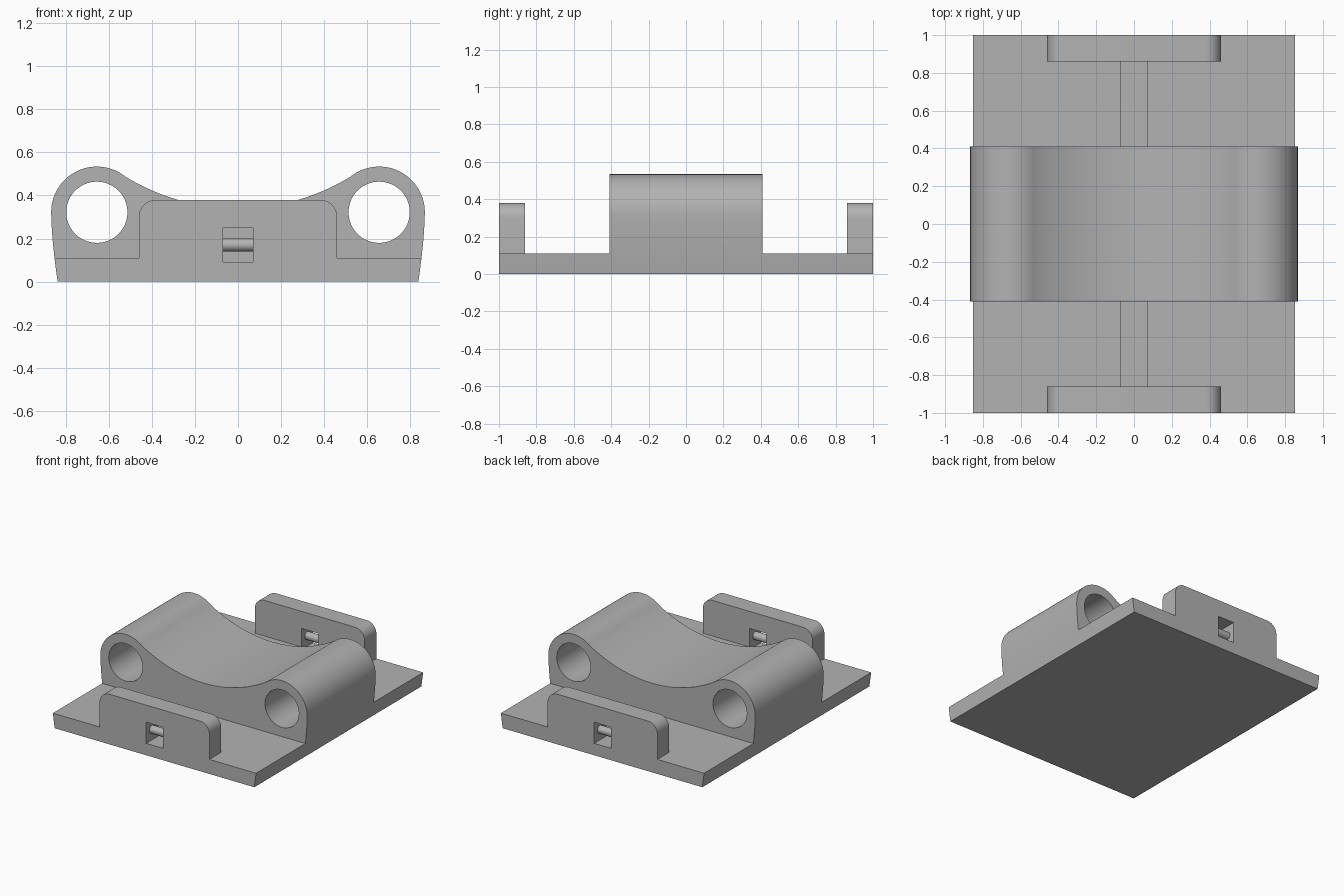
import bpy
import bmesh
from math import sin, cos, pi, radians, sqrt

if "Cube" in bpy.data.objects:
    bpy.data.objects.remove(bpy.data.objects["Cube"], do_unlink=True)

# Single plain grey finish
GREY = (0.45, 0.45, 0.45, 1)
grey = bpy.data.materials.new("plain grey")
grey.use_nodes = True
grey.diffuse_color = GREY
grey.node_tree.nodes["Principled BSDF"].inputs["Base Color"].default_value = GREY

# Shared dimensions
BASE_TOP = 0.11
BLOCK_Y = 0.41
TAB_Y = 0.86
RING_X, RING_Z, RING_R, HOLE_R = 0.655, 0.322, 0.212, 0.142
SLOT_X, SLOT_LOW, SLOT_HIGH = 0.07, 0.09, 0.25


def extrude(name, profile, y0, y1):
    """Extrude a closed x-z profile along y."""
    bm = bmesh.new()
    face = bm.faces.new([bm.verts.new((x, y0, z)) for x, z in profile])
    out = bmesh.ops.extrude_face_region(bm, geom=[face])
    moved = [g for g in out["geom"] if isinstance(g, bmesh.types.BMVert)]
    bmesh.ops.translate(bm, verts=moved, vec=(0, y1 - y0, 0))
    bmesh.ops.recalc_face_normals(bm, faces=bm.faces)
    mesh = bpy.data.meshes.new(name)
    bm.to_mesh(mesh)
    bm.free()
    obj = bpy.data.objects.new(name, mesh)
    bpy.context.collection.objects.link(obj)
    mesh.materials.append(grey)
    return obj


def arc(cx, cz, r, start, end, steps):
    angles = [radians(start + (end - start) * i / steps) for i in range(steps + 1)]
    return [(cx + r * cos(a), cz + r * sin(a)) for a in angles]


def mirrored(half):
    """Close a right-hand half profile with its mirror image."""
    return half + [(-x, z) for x, z in reversed(half) if x > 1e-6]


def box(x, z0, z1):
    return [(-x, z0), (x, z0), (x, z1), (-x, z1)]


def finish(obj, cutters=()):
    """Cut the openings, then shade smooth across shallow angles."""
    bpy.ops.object.select_all(action="DESELECT")
    bpy.context.view_layer.objects.active = obj
    obj.select_set(True)
    for cutter in cutters:
        mod = obj.modifiers.new("cut", "BOOLEAN")
        mod.operation = "DIFFERENCE"
        mod.solver = "EXACT"
        mod.object = cutter
        bpy.ops.object.modifier_apply(modifier=mod.name)
    bpy.ops.object.shade_smooth_by_angle(angle=radians(25))


def side_x(z):
    """Flank that leans out gently from the floor to the ring."""
    t = 1 - z / RING_Z
    return RING_X + RING_R - 0.03 * t ** 1.6


# Cutters for the cable grooves and the two bores
grooves = [extrude("groove_cutter", box(SLOT_X, SLOT_LOW, SLOT_HIGH), s * BLOCK_Y, s * 1.1)
           for s in (-1, 1)]
bores = [extrude("bore_cutter", arc(s * RING_X, RING_Z, HOLE_R, 0, 354.375, 63), -0.6, 0.6)
         for s in (-1, 1)]

# Base plate with a shallow groove at each end
flank = [(side_x(BASE_TOP * i / 4), BASE_TOP * i / 4) for i in range(5)]
base = extrude("base_plate", mirrored(flank), -1, 1)
finish(base, grooves)

# Saddle block with two ring shoulders and a dished top
flank = [(side_x(z), z) for z in
         [BASE_TOP + (RING_Z - BASE_TOP) * i / 8 for i in range(8)]]
shoulder = arc(RING_X, RING_Z, RING_R, 0, 129, 32)
dish = [(0.52 * (1 - i / 20), 1.34 - sqrt(1 - (0.52 * (1 - i / 20)) ** 2))
        for i in range(1, 21)]
block = extrude("saddle_block", mirrored(flank + shoulder + dish), -BLOCK_Y, BLOCK_Y)
finish(block, bores)

# End tabs, each with a window crossed by a round bar
for s, side in ((-1, "front"), (1, "back")):
    half = [(0.46, BASE_TOP)] + arc(0.38, 0.30, 0.08, 0, 90, 12)
    tab = extrude(side + "_tab", mirrored(half), s * TAB_Y, s)
    finish(tab, grooves)
    bpy.ops.mesh.primitive_cylinder_add(vertices=32, radius=0.03, depth=2 * SLOT_X,
                                        location=(0, s * 0.93, 0.17),
                                        rotation=(0, pi / 2, 0))
    bar = bpy.context.object
    bar.name = side + "_tab_bar"
    bar.data.materials.append(grey)
    finish(bar)

# The cutters have done their work
for cutter in grooves + bores:
    bpy.data.objects.remove(cutter, do_unlink=True)
